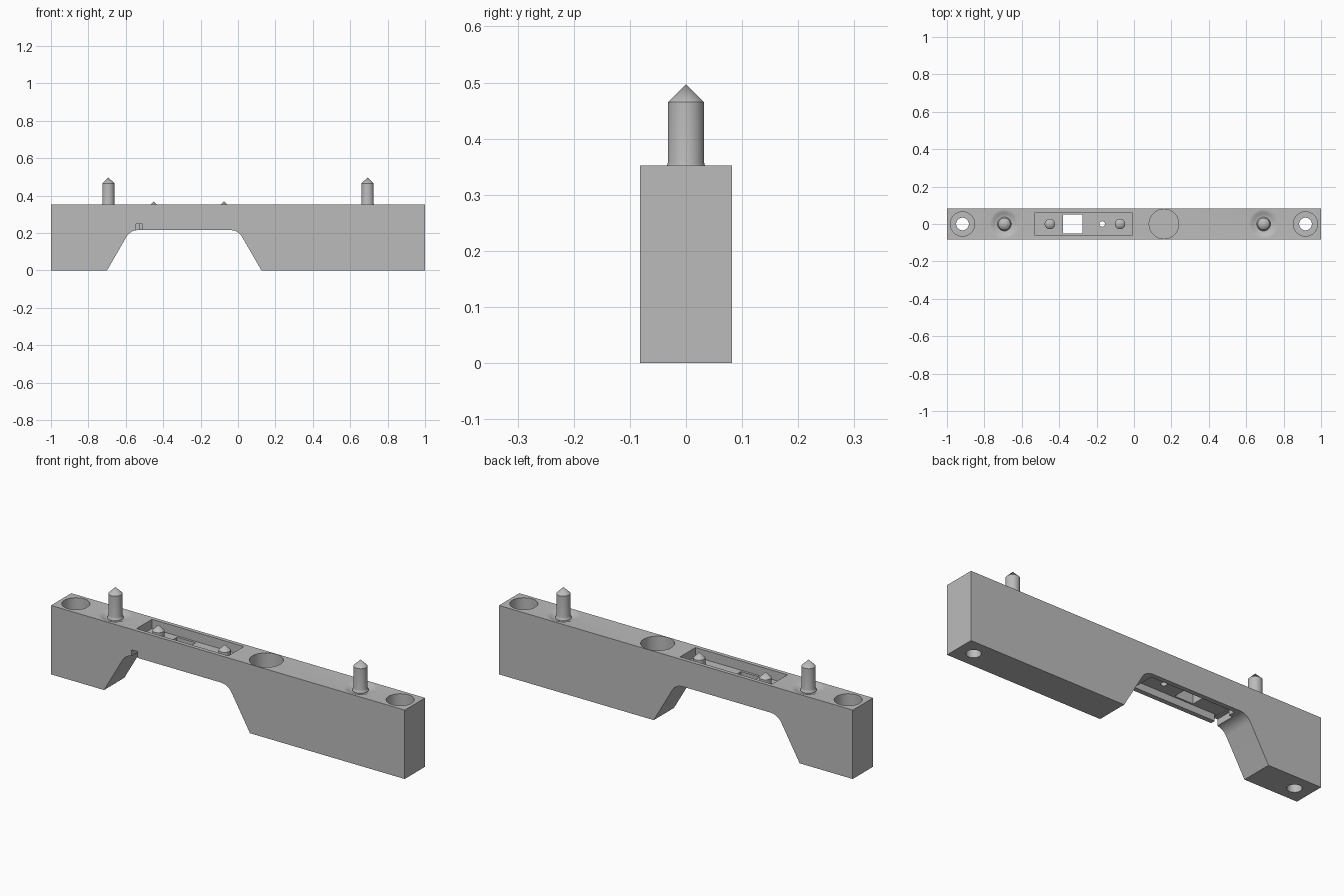
import bpy, bmesh, math

if bpy.data.objects.get("Cube"):
    bpy.data.objects.remove(bpy.data.objects["Cube"])

grey = bpy.data.materials.new("plain grey")
grey.use_nodes = True
colour = (0.5, 0.5, 0.5, 1)
grey.diffuse_color = colour
grey.node_tree.nodes["Principled BSDF"].inputs["Base Color"].default_value = colour

TOP, HALF = 0.352, 0.082      # body height and half depth
BRIDGE, FLOOR = 0.215, 0.305  # underside of bridge, floor of tray


def finish(name, bm):
    bmesh.ops.recalc_face_normals(bm, faces=bm.faces)
    mesh = bpy.data.meshes.new(name)
    bm.to_mesh(mesh)
    bm.free()
    mesh.materials.append(grey)
    ob = bpy.data.objects.new(name, mesh)
    bpy.context.collection.objects.link(ob)
    return ob


def box(name, x0, x1, y0, y1, z0, z1):
    bm = bmesh.new()
    bmesh.ops.create_cube(bm, size=1)
    for v in bm.verts:
        v.co = (x0 if v.co.x < 0 else x1, y0 if v.co.y < 0 else y1, z0 if v.co.z < 0 else z1)
    return finish(name, bm)


def lathe(name, x, profile, steps=48):
    """Spin (radius, height) points, starting and ending on the axis."""
    bm = bmesh.new()
    verts = [bm.verts.new((r, 0, z)) for r, z in profile]
    edges = [bm.edges.new(pair) for pair in zip(verts, verts[1:])]
    bmesh.ops.spin(bm, geom=verts + edges, cent=(0, 0, 0), axis=(0, 0, 1),
                   angle=math.tau, steps=steps)
    bmesh.ops.remove_doubles(bm, verts=bm.verts, dist=1e-5)
    bmesh.ops.translate(bm, verts=bm.verts, vec=(x, 0, 0))
    return finish(name, bm)


def smooth(ob):
    bpy.ops.object.select_all(action='DESELECT')
    ob.select_set(True)
    bpy.context.view_layer.objects.active = ob
    bpy.ops.object.shade_smooth_by_angle(angle=math.radians(30))


# Body: side profile with a sloped, round-cornered arch, extruded through the depth
slope, radius = math.radians(60), 0.07
run = BRIDGE / math.tan(slope)
reach = radius * math.tan(slope / 2)


def corner(x, side):
    """Arch corner fillet, from the slope to the flat; side is +1 on the left."""
    return [(x - side * (radius * math.sin(a) - reach), BRIDGE - radius * (1 - math.cos(a)))
            for a in (slope * i / 10 for i in range(10, -1, -1))]


outline = [(-1, TOP), (-1, 0), (-0.7, 0)]
outline += corner(-0.7 + run, 1)
outline += corner(0.125 - run, -1)[::-1]
outline += [(0.125, 0), (1, 0), (1, TOP)]
bm = bmesh.new()
face = bm.faces.new([bm.verts.new((x, -HALF, z)) for x, z in outline])
moved = bmesh.ops.extrude_face_region(bm, geom=[face])["geom"]
bmesh.ops.translate(bm, verts=[g for g in moved if isinstance(g, bmesh.types.BMVert)],
                    vec=(0, 2 * HALF, 0))
body = finish("body", bm)

# Tray, window, underside recess and wire notch
cutters = [
    box("tray_cutter", -0.53, -0.01, -0.062, 0.062, FLOOR, 0.5),
    box("recess_cutter", -0.525, -0.05, -0.058, 0.058, 0.1, 0.25),
    box("window_cutter", -0.38, -0.275, -0.05, 0.05, 0.12, 0.4),
    box("notch_cutter", -0.545, -0.51, -0.2, 0.02, 0.12, 0.247),
    lathe("pinhole_cutter", -0.17, [(0, 0.15), (0.015, 0.15), (0.015, 0.45), (0, 0.45)], 24),
    lathe("well_cutter", 0.16, [(0, 0.2), (0.079, 0.2), (0.079, 0.5), (0, 0.5)], 64),
]

# Stepped screw holes and shallow dishes around the pins
for side in (-1, 1):
    cutters.append(lathe("screw_cutter", side * 0.917,
                         [(0, -0.1), (0.034, -0.1), (0.034, 0.15), (0.065, 0.15),
                          (0.065, 0.5), (0, 0.5)]))
    dish = [(0, 0.34)]
    for i in range(9):
        t = i / 8
        dish.append((0.036 + 0.043 * t, TOP - 0.006 * (1 + math.cos(math.pi * t))))
    dish += [(0.079, 0.4), (0, 0.4)]
    cutters.append(lathe("dish_cutter", side * 0.693, dish))

bpy.context.view_layer.objects.active = body
for cutter in cutters:
    cutter.hide_render = True
    mod = body.modifiers.new("cut", 'BOOLEAN')
    mod.operation, mod.solver, mod.object = 'DIFFERENCE', 'EXACT', cutter
    bpy.ops.object.modifier_apply(modifier=mod.name)
    bpy.data.objects.remove(cutter)
smooth(body)

# Tall locating pins with flared feet and pointed tips
for side, word in ((-1, "right"), (1, "left")):
    smooth(lathe(word + "_locating_pin", side * 0.693,
                 [(0, 0.33), (0.037, 0.33), (0.037, 0.345), (0.034, 0.35), (0.0325, 0.357),
                  (0.0325, 0.465), (0, 0.497)]))

# Small pointed pegs in the tray
for x, word in ((-0.45, "right"), (-0.075, "left")):
    smooth(lathe(word + "_tray_peg", x,
                 [(0, FLOOR - 0.01), (0.028, FLOOR - 0.01), (0.028, 0.341), (0, 0.369)], 32))
